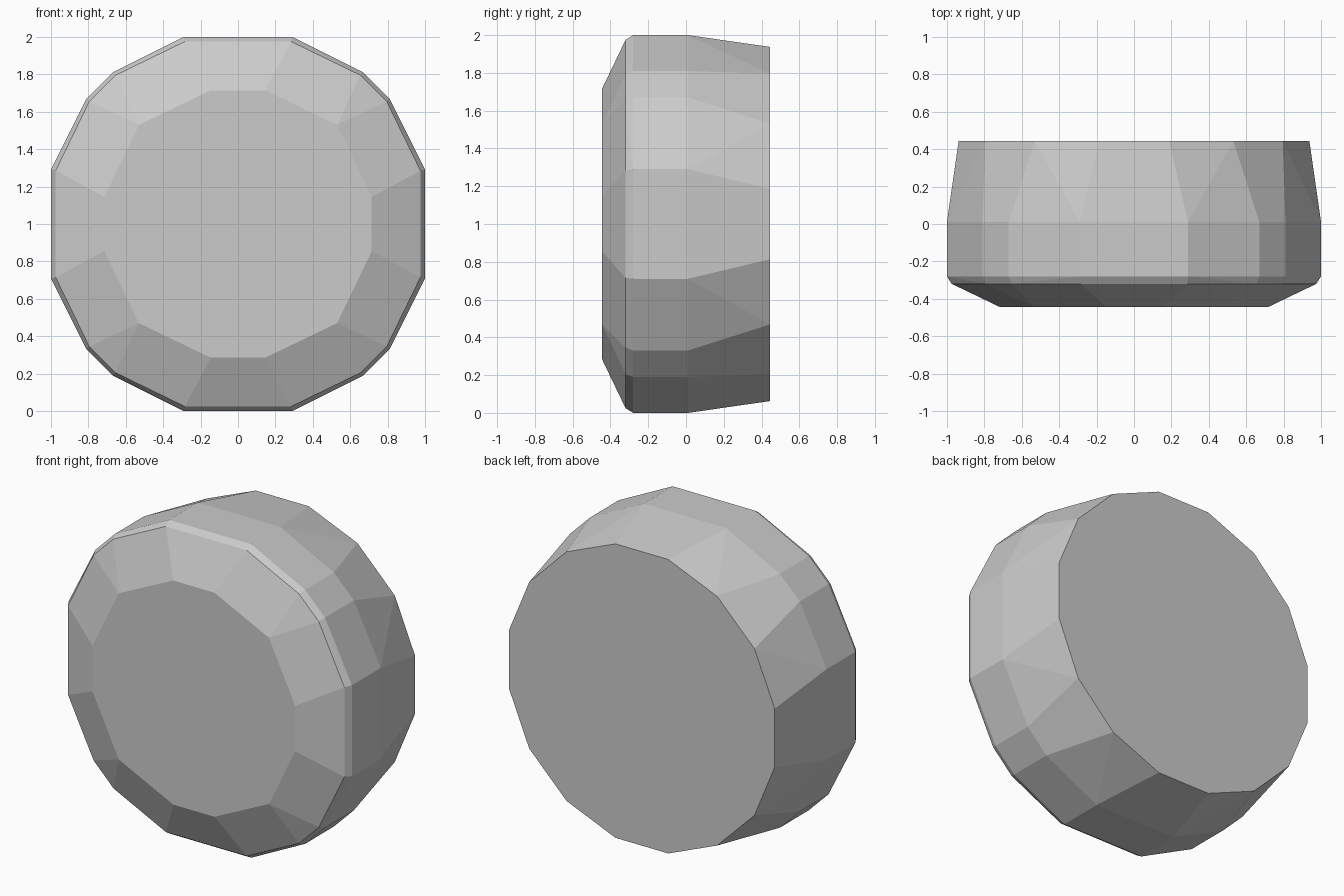
import bpy, bmesh, math

if "Cube" in bpy.data.objects:
    bpy.data.objects.remove(bpy.data.objects["Cube"])

def mirrored(octant):
    """Repeat the points of one octant around the whole section."""
    pts = set()
    for a, b in octant:
        for u, v in ((a, b), (b, a)):
            for su in (1, -1):
                for sv in (1, -1):
                    pts.add((su * u, sv * v))
    return sorted(pts)

# Sections along y: front face, bevelled rim, straight wall, tapered back
back = [(0.956 * math.cos(math.radians(11.25 + 22.5 * i)),
         0.956 * math.sin(math.radians(11.25 + 22.5 * i))) for i in range(16)]
sections = [
    (-0.445, mirrored([(0.715, 0.145), (0.53, 0.53)])),
    (-0.32, mirrored([(0.975, 0.285), (0.795, 0.655)])),
    (-0.28, mirrored([(1.0, 0.29), (0.81, 0.67)])),
    (0.01, mirrored([(1.0, 0.29), (0.81, 0.67)])),
    (0.445, back),
]

# Faceted solid wrapped around the sections
bm = bmesh.new()
for y, pts in sections:
    for x, z in pts:
        bm.verts.new((x, y, z + 1.0))
hull = bmesh.ops.convex_hull(bm, input=bm.verts[:])
bmesh.ops.delete(bm, geom=[v for v in bm.verts if not v.link_faces], context='VERTS')
bmesh.ops.dissolve_limit(bm, angle_limit=math.radians(0.5),
                         verts=bm.verts[:], edges=bm.edges[:])
bmesh.ops.recalc_face_normals(bm, faces=bm.faces[:])

mesh = bpy.data.meshes.new("faceted_disc")
bm.to_mesh(mesh)
bm.free()
disc = bpy.data.objects.new("faceted_disc", mesh)
bpy.context.collection.objects.link(disc)
